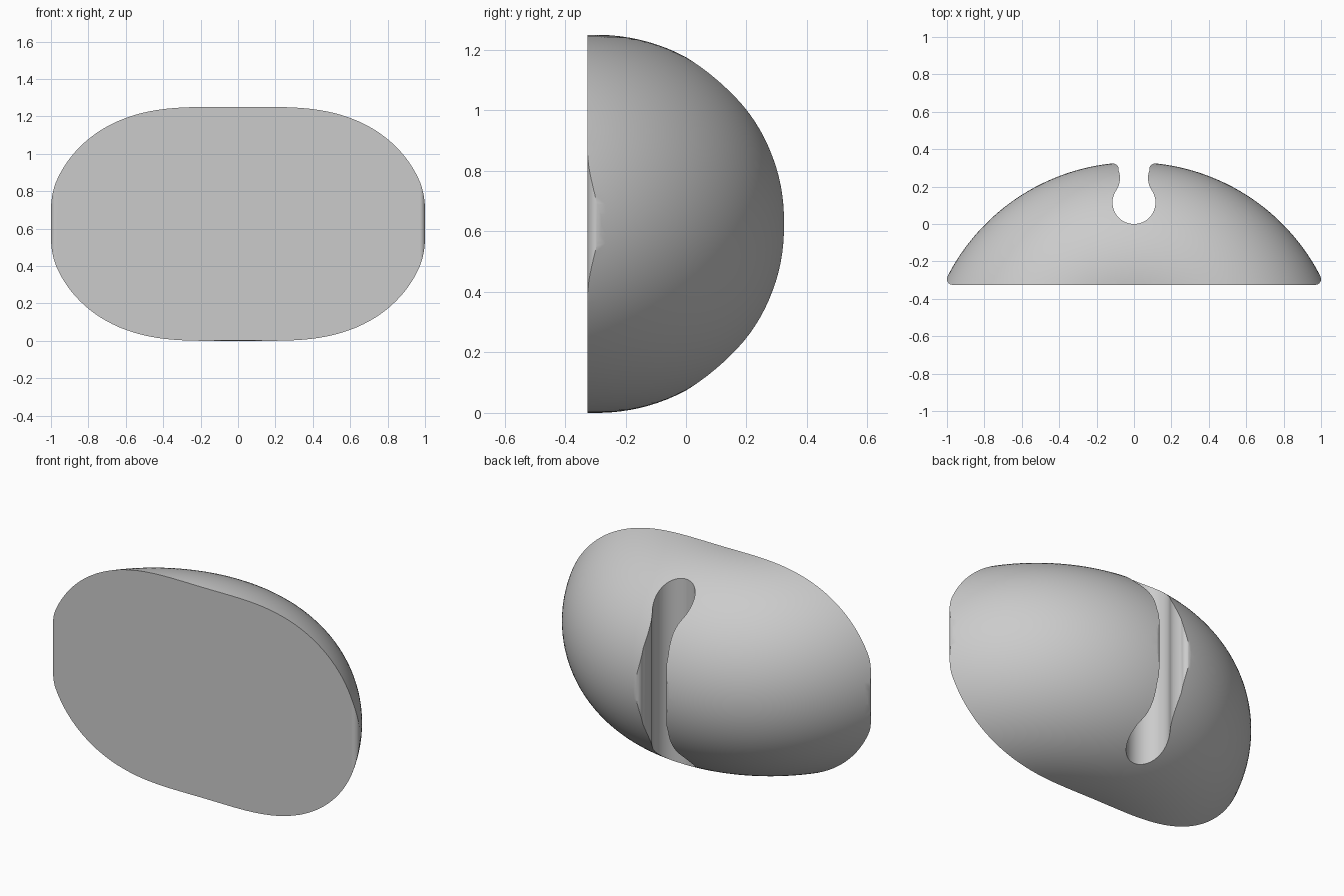
import bpy, bmesh
from math import sin, cos, pi, acos, radians
from mathutils import Matrix

cube = bpy.data.objects.get("Cube")
if cube:
    bpy.data.objects.remove(cube)

MID = 0.625                    # half height, and radius of the swept section
MAJOR, AXIS_Y = 0.495, -0.79   # the section is swept round this upright axis
FRONT = -0.325

grey = bpy.data.materials.new("plain grey")
grey.use_nodes = True
colour = (0.6, 0.6, 0.6, 1)
grey.diffuse_color = colour
grey.node_tree.nodes["Principled BSDF"].inputs["Base Color"].default_value = colour


def make_object(name, bm):
    bmesh.ops.recalc_face_normals(bm, faces=bm.faces)
    mesh = bpy.data.meshes.new(name)
    bm.to_mesh(mesh)
    bm.free()
    mesh.materials.append(grey)
    obj = bpy.data.objects.new(name, mesh)
    bpy.context.collection.objects.link(obj)
    return obj


def arc(cx, cy, r, start, end, steps):
    angles = [radians(start + (end - start) * k / steps) for k in range(steps + 1)]
    return [(cx + r * cos(a), cy + r * sin(a)) for a in angles]


# Body: round section swept about an upright axis standing in front
bm = bmesh.new()
limit, steps = acos(-MAJOR / MID), 96
section = []
for k in range(steps + 1):
    a = limit * (2 * k / steps - 1)
    section.append(bm.verts.new((max(0, MAJOR + MID * cos(a)), AXIS_Y, MID + MID * sin(a))))
edges = [bm.edges.new(pair) for pair in zip(section, section[1:])]
bmesh.ops.spin(bm, geom=section + edges, cent=(0, AXIS_Y, 0), axis=(0, 0, 1),
               angle=2 * pi, steps=180)
bmesh.ops.remove_doubles(bm, verts=bm.verts, dist=0.0001)
body = make_object("grooved_body", bm)

# Plan outline: flat front, rounded end corners, keyhole groove with soft lips
half = arc(0.97, FRONT + 0.03, 0.03, -90, 27, 13)
half += [(1.1, 0), (0.7, 0.4), (0.3, 0.36)]
half += arc(0.115, 0.29, 0.034, 84, 165, 9)
half += arc(0.191, 0.245, 0.116, 160, 214, 9)
half += arc(0, 0.115, 0.115, 31, -90, 22)
outline = half + [(-x, y) for x, y in reversed(half[:-1])]

bm = bmesh.new()
face = bm.faces.new([bm.verts.new((x, y, -0.2)) for x, y in outline])
grown = bmesh.ops.extrude_face_region(bm, geom=[face])["geom"]
bmesh.ops.transform(bm, matrix=Matrix.Translation((0, 0, 1.65)),
                    verts=[v for v in grown if isinstance(v, bmesh.types.BMVert)])
plan = make_object("plan_outline", bm)
plan.hide_render = True

# Keep only what lies inside the plan outline
cut = body.modifiers.new("plan", 'BOOLEAN')
cut.operation = 'INTERSECT'
cut.solver = 'EXACT'
cut.object = plan
bpy.ops.object.select_all(action='DESELECT')
body.select_set(True)
bpy.context.view_layer.objects.active = body
bpy.ops.object.modifier_apply(modifier=cut.name)
bpy.data.objects.remove(plan)
bpy.ops.object.shade_smooth_by_angle(angle=radians(30))
